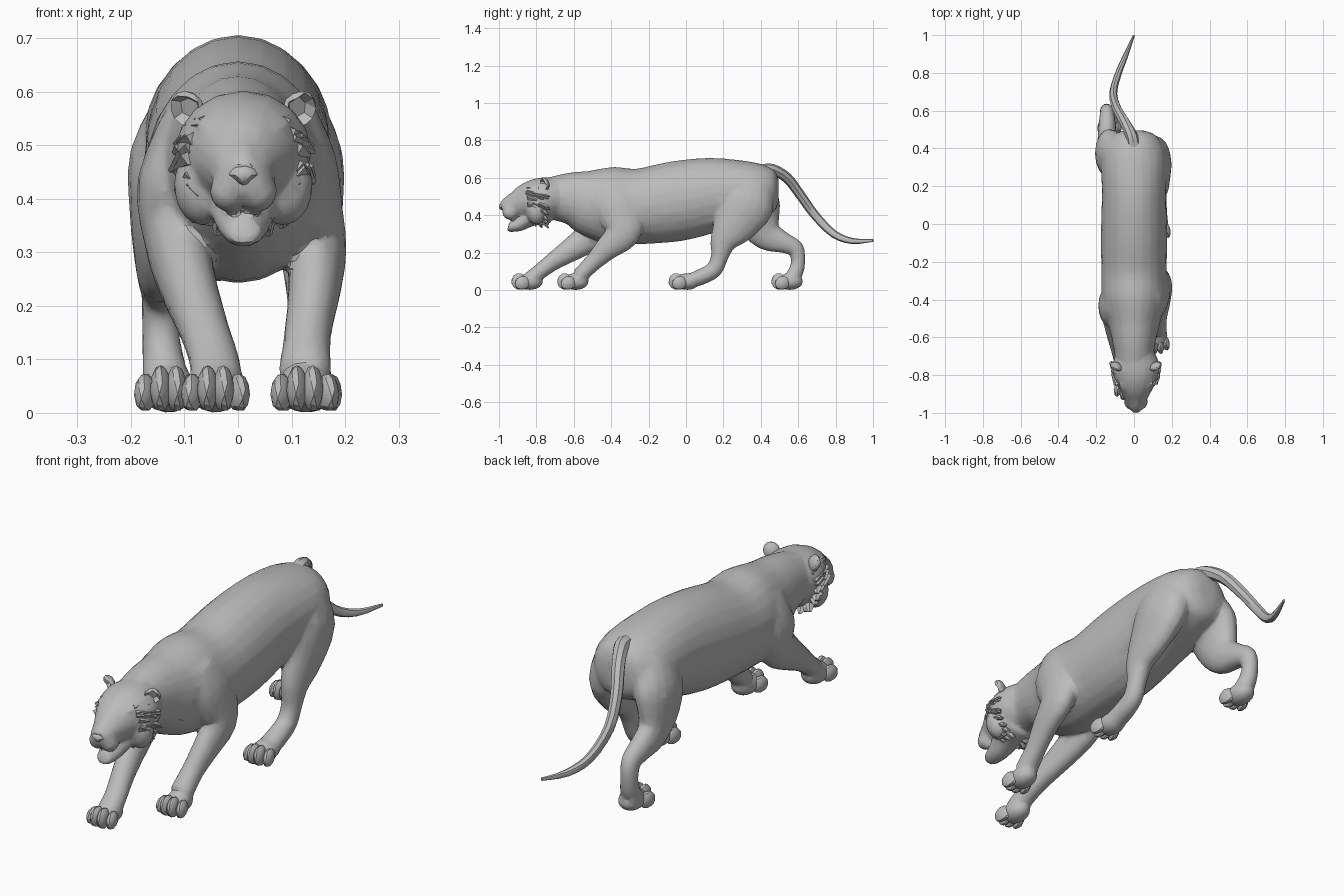
import bpy, bmesh, math, random
from mathutils import Vector, Matrix

random.seed(4)
coat = bpy.data.materials.new("grey coat")
coat.diffuse_color = (0.5, 0.5, 0.5, 1)
HX = 0.01  # sideways offset of the head


def finish(name, bm, angle=40, fuse=0):
    """Turn a bmesh into a coloured, angle-smoothed object, optionally fused into one skin."""
    bmesh.ops.recalc_face_normals(bm, faces=bm.faces)
    mesh = bpy.data.meshes.new(name)
    bm.to_mesh(mesh)
    bm.free()
    ob = bpy.data.objects.new(name, mesh)
    bpy.context.collection.objects.link(ob)
    if fuse:
        rm = ob.modifiers.new("fuse", 'REMESH')
        rm.mode, rm.voxel_size = 'VOXEL', fuse
        sm = ob.modifiers.new("soften", 'SMOOTH')
        sm.factor, sm.iterations = 0.5, 4
        dc = ob.modifiers.new("facet", 'DECIMATE')
        dc.ratio = 0.09
        dg = bpy.context.evaluated_depsgraph_get()
        ob.data = bpy.data.meshes.new_from_object(ob.evaluated_get(dg))
        ob.modifiers.clear()
        ob.data.name = name
    ob.data.materials.clear()
    ob.data.materials.append(coat)
    bpy.ops.object.select_all(action='DESELECT')
    ob.select_set(True)
    bpy.context.view_layer.objects.active = ob
    bpy.ops.object.shade_smooth_by_angle(angle=math.radians(angle))


def spline(keys, steps):
    """Catmull-Rom interpolation through tuples of equal length."""
    out = []
    for i in range(len(keys) - 1):
        a, b, c, d = (keys[max(0, min(len(keys) - 1, i + k))] for k in (-1, 0, 1, 2))
        for s in range(steps):
            t = s / steps
            out.append([0.5 * (2 * q + (r - p) * t + (2 * p - 5 * q + 4 * r - u) * t * t
                               + (3 * q - p - 3 * r + u) * t ** 3)
                        for p, q, r, u in zip(a, b, c, d)])
    out.append(list(keys[-1]))
    return out


def loft(bm, keys, sides=16, steps=3):
    """Skin ellipses along a path; each key is x, y, z, half width, half thickness."""
    secs = spline(keys, steps)
    pts = [Vector(s[:3]) for s in secs]
    rings = []
    for i, s in enumerate(secs):
        tan = pts[min(i + 1, len(pts) - 1)] - pts[max(i - 1, 0)]
        up = tan.cross(Vector((1, 0, 0))).normalized()
        side = up.cross(tan).normalized()
        ring = []
        for k in range(sides):
            a = 2 * math.pi * k / sides
            ring.append(bm.verts.new(pts[i] + side * s[3] * math.cos(a) + up * s[4] * math.sin(a)))
        rings.append(ring)
    for r0, r1 in zip(rings, rings[1:]):
        for k in range(sides):
            n = (k + 1) % sides
            bm.faces.new((r0[k], r0[n], r1[n], r1[k]))
    bm.faces.new(rings[0])
    bm.faces.new(rings[-1])


def blob(bm, loc, size, tilt=(0, 0, 0), detail=2):
    """Add a stretched ball to a bmesh."""
    rot = Matrix.Rotation(tilt[2], 4, 'Z') @ Matrix.Rotation(tilt[1], 4, 'Y') @ Matrix.Rotation(tilt[0], 4, 'X')
    m = Matrix.Translation(loc) @ rot @ Matrix.Diagonal((*size, 1))
    bmesh.ops.create_icosphere(bm, subdivisions=detail, radius=1, matrix=m)


body = bmesh.new()


def paw(name, x, y):
    """Foot fused into the body, with four toes pointing forwards."""
    blob(body, (x, y + 0.015, 0.045), (0.052, 0.07, 0.045), detail=3)
    bm = bmesh.new()
    for i in range(4):
        u = i - 1.5
        inner = abs(u) < 1
        blob(bm, (x + u * 0.029, y - (0.042 if inner else 0.024), 0.045 if inner else 0.037),
             (0.02, 0.042, 0.045 if inner else 0.037), (0.25, 0, u * 0.12))
    for v in bm.verts:  # flat soles
        v.co.z = max(v.co.z, 0.004)
    finish(name, bm, 25)


# Torso and neck
loft(body, [
    (0, 0.495, 0.53, 0.05, 0.06), (0, 0.465, 0.53, 0.12, 0.115), (0, 0.36, 0.53, 0.17, 0.155),
    (0, 0.15, 0.51, 0.17, 0.198), (0, -0.05, 0.475, 0.175, 0.214), (0, -0.25, 0.447, 0.173, 0.202),
    (0, -0.40, 0.452, 0.17, 0.206), (0, -0.52, 0.468, 0.138, 0.178),
    (0, -0.62, 0.49, 0.115, 0.14), (0, -0.74, 0.49, 0.095, 0.11)], sides=24)

# Legs: one front leg reaches ahead, the opposite hind leg trails behind
loft(body, [
    (0.09, -0.41, 0.57, 0.05, 0.08), (0.11, -0.38, 0.47, 0.073, 0.125), (0.132, -0.34, 0.37, 0.065, 0.115),
    (0.147, -0.34, 0.30, 0.056, 0.092), (0.142, -0.42, 0.225, 0.049, 0.066),
    (0.13, -0.50, 0.145, 0.044, 0.047), (0.125, -0.57, 0.075, 0.05, 0.043)])
paw("front_toes_right", 0.125, -0.605)
loft(body, [
    (-0.09, -0.43, 0.55, 0.05, 0.08), (-0.12, -0.43, 0.43, 0.068, 0.115), (-0.115, -0.46, 0.33, 0.062, 0.095),
    (-0.095, -0.57, 0.245, 0.054, 0.072), (-0.065, -0.70, 0.16, 0.047, 0.05),
    (-0.045, -0.78, 0.10, 0.047, 0.042), (-0.04, -0.83, 0.06, 0.05, 0.042)])
paw("front_toes_left", -0.042, -0.85)
loft(body, [
    (0.08, 0.36, 0.58, 0.07, 0.09), (0.112, 0.33, 0.47, 0.085, 0.145), (0.13, 0.26, 0.35, 0.064, 0.118),
    (0.135, 0.20, 0.26, 0.05, 0.074), (0.135, 0.18, 0.18, 0.041, 0.047), (0.132, 0.15, 0.11, 0.041, 0.045),
    (0.13, 0.08, 0.07, 0.045, 0.043), (0.13, 0.02, 0.05, 0.048, 0.038)])
paw("hind_toes_right", 0.13, -0.01)
loft(body, [
    (-0.08, 0.36, 0.58, 0.07, 0.09), (-0.122, 0.37, 0.47, 0.082, 0.13), (-0.138, 0.39, 0.37, 0.065, 0.118),
    (-0.142, 0.44, 0.29, 0.052, 0.084), (-0.142, 0.53, 0.25, 0.045, 0.054), (-0.143, 0.585, 0.22, 0.038, 0.046),
    (-0.145, 0.60, 0.16, 0.035, 0.038), (-0.14, 0.588, 0.10, 0.039, 0.041), (-0.133, 0.56, 0.055, 0.046, 0.04)])
paw("hind_toes_left", -0.13, 0.54)

# Head, nose bridge and open lower jaw
loft(body, [
    (HX, -0.66, 0.50, 0.09, 0.10), (HX, -0.74, 0.49, 0.125, 0.113), (HX, -0.80, 0.485, 0.122, 0.11),
    (HX, -0.86, 0.472, 0.095, 0.094), (HX, -0.92, 0.452, 0.064, 0.066),
    (HX, -0.97, 0.44, 0.045, 0.038), (HX, -0.985, 0.437, 0.03, 0.025)])
loft(body, [
    (HX, -0.80, 0.565, 0.05, 0.03), (HX, -0.89, 0.517, 0.034, 0.027),
    (HX, -0.95, 0.478, 0.028, 0.026), (HX, -0.983, 0.452, 0.026, 0.02)], sides=8)
loft(body, [
    (HX, -0.74, 0.42, 0.085, 0.065), (HX, -0.83, 0.39, 0.068, 0.05),
    (HX, -0.89, 0.352, 0.05, 0.038), (HX, -0.94, 0.336, 0.036, 0.026), (HX, -0.952, 0.336, 0.025, 0.018)])
for s in (-1, 1):
    blob(body, (HX + s * 0.027, -0.94, 0.415), (0.036, 0.042, 0.04), detail=3)                       # muzzle
    blob(body, (HX + s * 0.052, -0.862, 0.535), (0.038, 0.026, 0.015), (0.3, s * -0.2, s * 0.4), 3)  # brow
    blob(body, (HX + s * 0.075, -0.80, 0.425), (0.055, 0.055, 0.075), detail=3)                      # cheek
finish("body", body, 28, fuse=0.008)

# Tail
tail = bmesh.new()
loft(tail, [
    (0.0, 0.40, 0.64, 0.035, 0.03), (-0.01, 0.46, 0.645, 0.032, 0.03), (-0.05, 0.54, 0.60, 0.028, 0.028),
    (-0.09, 0.61, 0.51, 0.025, 0.026), (-0.11, 0.69, 0.40, 0.021, 0.024), (-0.085, 0.79, 0.30, 0.018, 0.021),
    (-0.045, 0.89, 0.262, 0.014, 0.016), (0, 1.0, 0.265, 0.005, 0.007)], sides=8)
finish("tail", tail)

# Wedge-shaped nose tip
nose = bmesh.new()
blob(nose, (HX, -0.98, 0.445), (0.028, 0.02, 0.02), detail=2)
for v in nose.verts:
    if v.co.z < 0.443:
        v.co.x = HX + (v.co.x - HX) * 0.6
finish("nose", nose, 25)

for label, s in (("left", -1), ("right", 1)):
    # Almond eye under the brow
    bm = bmesh.new()
    blob(bm, (HX + s * 0.052, -0.882, 0.512), (0.021, 0.012, 0.01), (0, s * -0.25, s * 0.6))
    finish(label + "_eye", bm, 30)

    # Cupped ear: ball with its front pushed inwards
    bm = bmesh.new()
    blob(bm, (0, 0, 0), (0.034, 0.022, 0.036))
    for v in bm.verts:
        if v.co.y < -0.008:
            v.co.y = 0.008 if v.co.x ** 2 + v.co.z ** 2 < 0.0006 else -0.012
    bm.transform(Matrix.Translation((HX + s * 0.104, -0.755, 0.568)) @ Matrix.Rotation(s * 0.6, 4, 'Y')
                 @ Matrix.Rotation(s * 0.6, 4, 'Z'))
    finish(label + "_ear", bm, 20)

    # Fur ruff: overlapping flat tufts fanning out around the cheek
    bm = bmesh.new()
    for row in range(3):
        for i in range(10):
            a = math.radians(-68 + 13 * i + random.uniform(-5, 5))
            out = Vector((s * math.cos(a), 0, math.sin(a)))
            base = Vector((HX, -0.815 + 0.03 * row, 0.465)) + out * (0.108 + 0.005 * row)
            way = out * 0.5 + Vector((0, random.uniform(0.4, 0.8), -0.3))
            m = (Matrix.Translation(base) @ way.to_track_quat('Z', 'Y').to_matrix().to_4x4()
                 @ Matrix.Diagonal((1.3, 0.7, 1, 1)))
            bmesh.ops.create_cone(bm, cap_ends=True, segments=5, radius1=0.024, radius2=0.006,
                                  depth=random.uniform(0.045, 0.065), matrix=m)
    finish(label + "_ruff", bm, 20)
